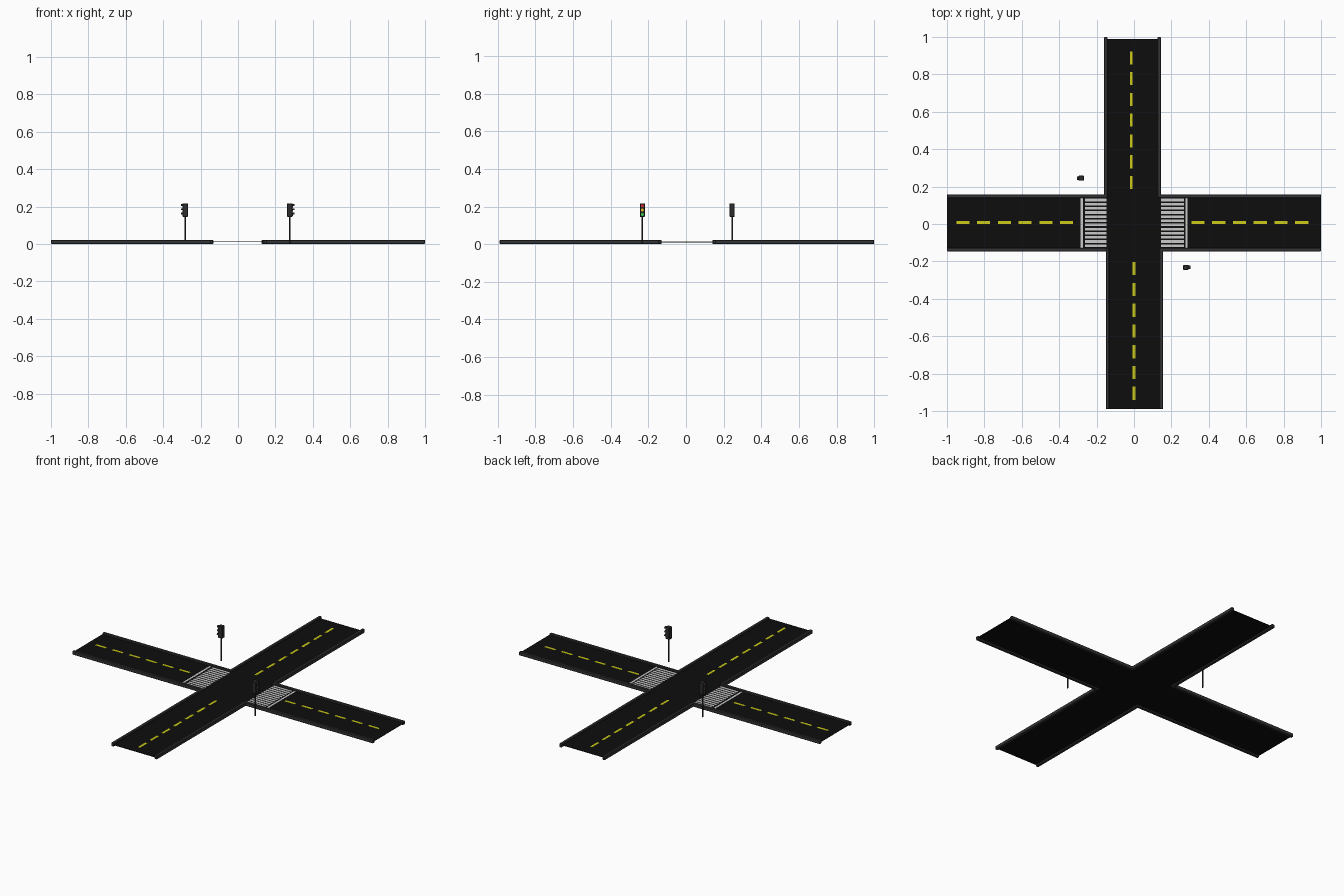
import bpy, bmesh, math
from mathutils import Matrix, Vector

if "Cube" in bpy.data.objects:
    bpy.data.objects.remove(bpy.data.objects["Cube"])


def mat(name, r, g, b):
    m = bpy.data.materials.new(name)
    m.diffuse_color = (r, g, b, 1)
    m.use_nodes = True
    m.node_tree.nodes["Principled BSDF"].inputs["Base Color"].default_value = m.diffuse_color
    return m


ASPHALT = mat("asphalt", .004, .004, .004)
CURB = mat("curb_stone", .035, .035, .037)
WHITE = mat("white_paint", .55, .55, .55)
YELLOW = mat("yellow_paint", .6, .6, .01)
METAL = mat("dark_metal", .025, .025, .027)
LENSES = [mat("red_lens", .7, .02, .02), mat("amber_lens", .8, .5, .02), mat("green_lens", .03, .6, .08)]


def finish(name, bm, material):
    me = bpy.data.meshes.new(name)
    bm.to_mesh(me)
    bm.free()
    me.materials.append(material)
    ob = bpy.data.objects.new(name, me)
    bpy.context.collection.objects.link(ob)
    return ob


def boxes(name, items, material, bevel=0):
    # each item is (x0, x1, y0, y1, z0, z1)
    bm = bmesh.new()
    for x0, x1, y0, y1, z0, z1 in items:
        c = Vector(((x0 + x1) / 2, (y0 + y1) / 2, (z0 + z1) / 2))
        bmesh.ops.create_cube(bm, size=1, matrix=Matrix.Translation(c)
                              @ Matrix.Diagonal((x1 - x0, y1 - y0, z1 - z0, 1)))
    ob = finish(name, bm, material)
    if bevel:
        mod = ob.modifiers.new("edge", 'BEVEL')
        mod.width, mod.segments = bevel, 1
    return ob


# road slabs: four arms and the crossing
TOP = .0125
Z = (.010, TOP)
boxes("road_surface", [
    (-1, -.15, -.14, .15, *Z), (.15, 1, -.14, .15, *Z),
    (-.15, .135, .145, .99, *Z), (-.14, .145, -.99, -.14, *Z),
    (-.15, .15, -.14, .145, *Z)], ASPHALT)

# curbs along both sides of every arm
C = (0, .022)
W = .018
curbs = []
for y0 in (-.147, .140):
    curbs += [(-1, -.147, y0, y0 + W, *C), (.140, 1, y0, y0 + W, *C)]
for x0 in (-.160, .126):
    curbs.append((x0, x0 + W, .141, 1, *C))
for x0 in (-.150, .137):
    curbs.append((x0, x0 + W, -.99, -.130, *C))
boxes("curbs", curbs, CURB, .003)

# yellow centre dashes
P = (TOP - .001, TOP + .001)
L, STEP, H = .070, .111, .0075
dashes = []
for i in range(6):
    for x in (-.95 + i * STEP, .307 + i * STEP):
        dashes.append((x, x + L, .008 - H, .008 + H, *P))
for i in range(7):
    dashes.append((-.015 - H, -.015 + H, .187 + i * STEP, .187 + i * STEP + L, *P))
    dashes.append((-H, H, -.940 + i * STEP, -.940 + i * STEP + L, *P))
boxes("centre_dashes", dashes, YELLOW)

# crosswalk stripes and stop lines
stripes = []
for i in range(12):
    y = -.123 + i * .0222
    for x0, x1 in ((-.262, -.146), (.144, .267)):
        stripes.append((x0, x1, y, y + .014, *P))
boxes("crosswalk_stripes", stripes, WHITE)
boxes("stop_lines", [(x, x + .012, -.130, .140, *P) for x in (-.286, .275)], WHITE)


def cylinder(bm, r, depth, m, n=16):
    bmesh.ops.create_cone(bm, cap_ends=True, segments=n, radius1=r, radius2=r, depth=depth, matrix=m)


def traffic_light(side, px, py, s):
    # s is the facing direction along x
    bm = bmesh.new()
    cylinder(bm, .004, .140, Matrix.Translation((px, py, .076)), 12)
    finish(side + "_signal_pole", bm, METAL)
    boxes(side + "_signal_housing", [(px - .014, px + .014, py - .013, py + .013, .145, .217)], METAL, .002)
    face = px + s * .014
    visors = bmesh.new()
    for i, lens in enumerate(LENSES):
        z = .204 - i * .023
        bm = bmesh.new()
        cylinder(bm, .0080, .003, Matrix.Translation((face + s * .0005, py, z)) @ Matrix.Rotation(math.pi / 2, 4, 'Y'))
        finish(side + "_" + lens.name, bm, lens)
        # hood arched over the lens
        arc = [math.radians(a) for a in range(0, 181, 20)]
        rings = [[visors.verts.new((face + s * d, py + .0092 * math.cos(a), z + .0092 * math.sin(a)))
                  for a in arc] for d in (-.001, .010)]
        for j in range(len(arc) - 1):
            visors.faces.new((rings[0][j], rings[0][j + 1], rings[1][j + 1], rings[1][j]))
    ob = finish(side + "_signal_hoods", visors, METAL)
    mod = ob.modifiers.new("shell", 'SOLIDIFY')
    mod.thickness = .0012
    mod.offset = 0


traffic_light("left", -.282, .245, -1)
traffic_light("right", .277, -.232, 1)
